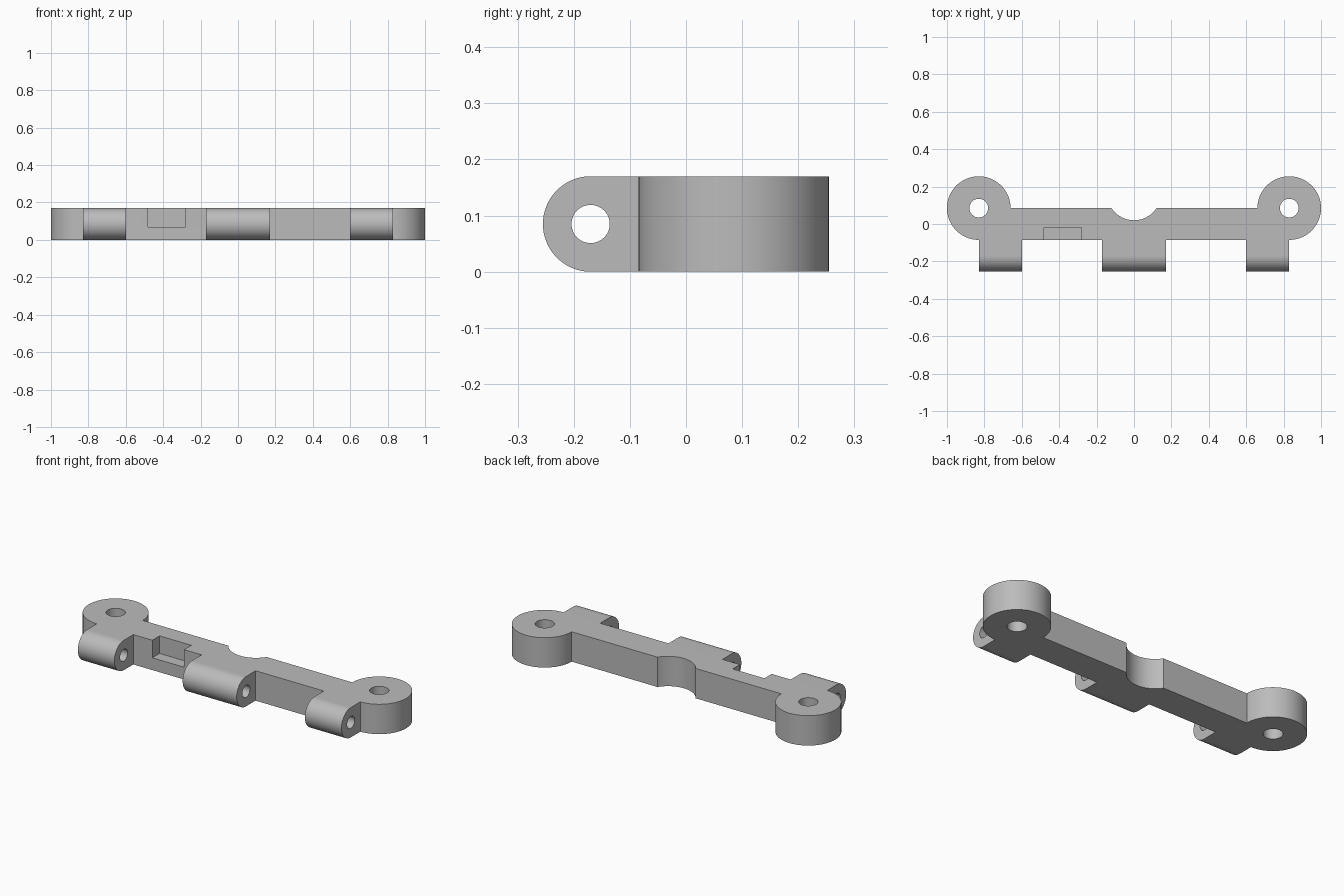
import bpy
import bmesh
from math import sin, cos, radians, hypot, atan2, degrees
from mathutils import Matrix, Vector

cube = bpy.data.objects.get("Cube")
if cube:
    bpy.data.objects.remove(cube, do_unlink=True)

H = 0.17           # thickness of the bracket
R = H / 2          # knuckle radius and half width of the bar
EAR_X = 0.83       # ear centre

grey = bpy.data.materials.new("plain_grey")
grey.use_nodes = True
grey.diffuse_color = (0.5, 0.5, 0.5, 1)
grey.node_tree.nodes["Principled BSDF"].inputs["Base Color"].default_value = (0.5, 0.5, 0.5, 1)


def arc(cx, cy, r, start, end, steps):
    angles = [radians(start + (end - start) * i / steps) for i in range(steps + 1)]
    return [(cx + r * cos(a), cy + r * sin(a)) for a in angles]


def extrude(name, outline, depth, matrix=Matrix()):
    """Prism from a 2D outline, extruded along local z."""
    bm = bmesh.new()
    face = bm.faces.new([bm.verts.new((x, y, 0)) for x, y in outline])
    top = bmesh.ops.extrude_face_region(bm, geom=[face])["geom"]
    bmesh.ops.translate(bm, vec=(0, 0, depth),
                        verts=[v for v in top if isinstance(v, bmesh.types.BMVert)])
    bmesh.ops.recalc_face_normals(bm, faces=bm.faces)
    bm.transform(matrix)
    mesh = bpy.data.meshes.new(name)
    bm.to_mesh(mesh)
    bm.free()
    mesh.materials.append(grey)
    obj = bpy.data.objects.new(name, mesh)
    bpy.context.collection.objects.link(obj)
    return obj


def activate(obj):
    bpy.ops.object.select_all(action="DESELECT")
    obj.select_set(True)
    bpy.context.view_layer.objects.active = obj


def cut(obj, cutter):
    activate(obj)
    mod = obj.modifiers.new("cut", "BOOLEAN")
    mod.operation = "DIFFERENCE"
    mod.solver = "EXACT"
    mod.object = cutter
    bpy.ops.object.modifier_apply(modifier=mod.name)
    bpy.data.objects.remove(cutter, do_unlink=True)


def smooth(obj):
    activate(obj)
    bpy.ops.object.shade_smooth_by_angle(angle=radians(30))


# Bar with round ears and a shallow round notch in the back edge
notch_half, notch_bottom = 0.12, 0.02
depth = R - notch_bottom
notch_r = (notch_half ** 2 + depth ** 2) / (2 * depth)
notch_y = notch_bottom + notch_r
notch_end = degrees(atan2(R - notch_y, notch_half))
half = arc(EAR_X, R, H, -90, 180, 72) + arc(0, notch_y, notch_r, notch_end, -90, 20)
outline = half + [(-x, y) for x, y in reversed(half[:-1])]
body = extrude("bracket_body", outline, H)

# Vertical screw holes through the ears
for side in (-1, 1):
    hole = arc(side * EAR_X, R, 0.05, 0, 360, 48)[:-1]
    cut(body, extrude("ear_hole_cutter", hole, 3 * H, Matrix.Translation((0, 0, -H))))

# Pocket open to the top and front
pocket = [(-0.48, -0.2), (-0.28, -0.2), (-0.28, -0.02), (-0.48, -0.02)]
cut(body, extrude("pocket_cutter", pocket, H, Matrix.Translation((0, 0, 0.07))))
smooth(body)

# Hinge knuckles: profile in y-z, extruded along x, with a pin hole
axes = Matrix(((0, 0, 1, 0), (1, 0, 0, 0), (0, 1, 0, 0), (0, 0, 0, 1)))
profile = arc(-H, R, R, 90, 270, 48) + [(-R, 0), (-R, H)]
pin = arc(-H, R, 0.034, 0, 360, 48)[:-1]
for name, x0, x1 in (("right_knuckle", -EAR_X, -0.6),
                     ("middle_knuckle", -H, H),
                     ("left_knuckle", 0.6, EAR_X)):
    knuckle = extrude(name, profile, x1 - x0, Matrix.Translation((x0, 0, 0)) @ axes)
    cut(knuckle, extrude("pin_cutter", pin, x1 - x0 + 0.2,
                         Matrix.Translation((x0 - 0.1, 0, 0)) @ axes))
    smooth(knuckle)
